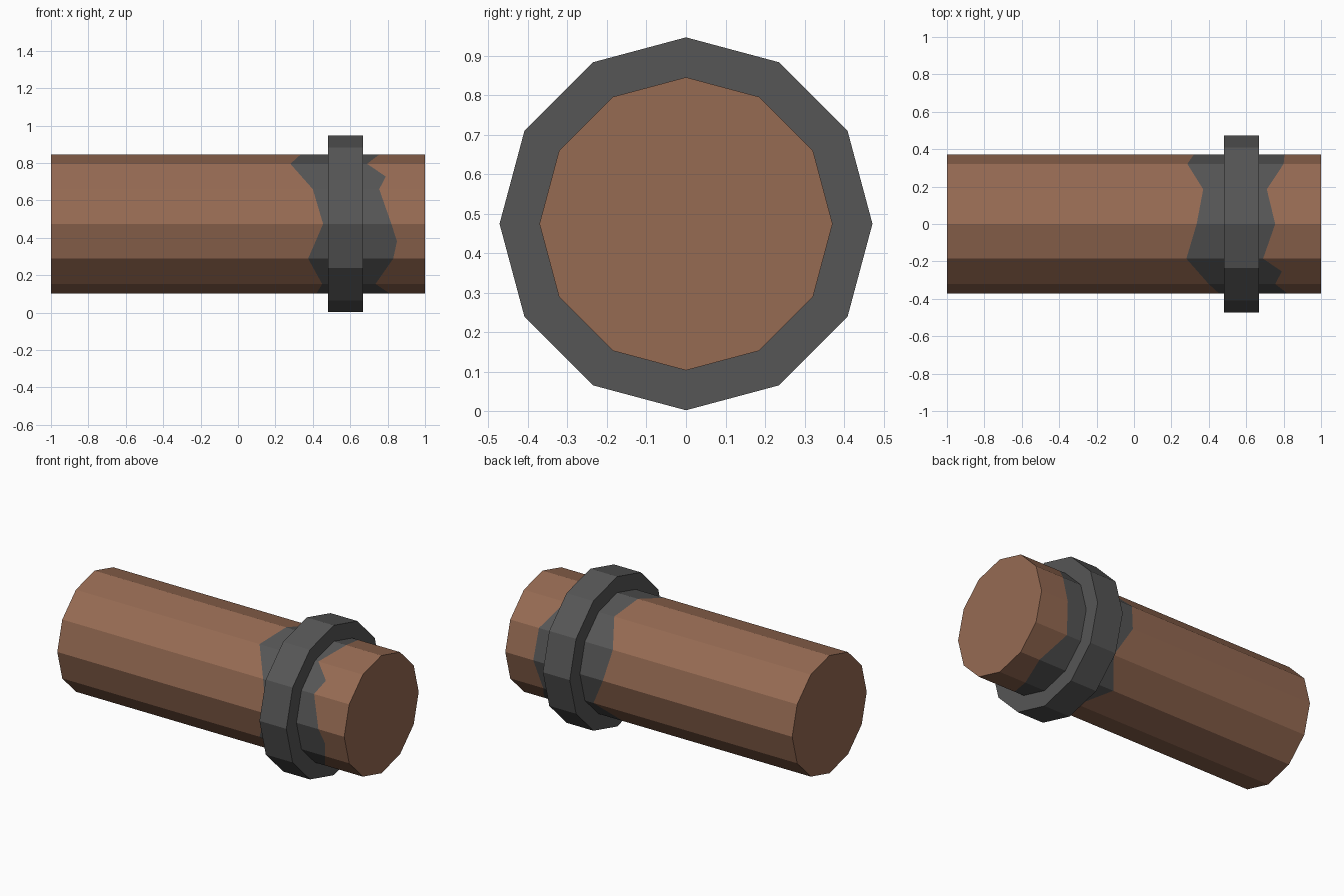
import bpy, bmesh, math

if "Cube" in bpy.data.objects:
    bpy.data.objects.remove(bpy.data.objects["Cube"])

SIDES = 12
CENTRE_Z = 0.474


def material(name, rgb):
    m = bpy.data.materials.new(name)
    m.diffuse_color = (*rgb, 1)
    m.use_nodes = True
    m.node_tree.nodes["Principled BSDF"].inputs["Base Color"].default_value = m.diffuse_color
    return m


brown = material("brown wood", (0.305, 0.145, 0.086))
dark = material("dark grey", (0.093, 0.093, 0.093))


def section(radius):
    """Twelve corners plus side midpoints, from the top towards +y, as (y, z)."""
    corners = [(radius * math.sin(math.tau * i / SIDES),
                CENTRE_Z + radius * math.cos(math.tau * i / SIDES)) for i in range(SIDES)]
    return with_midpoints(corners, lambda a, b: ((a[0] + b[0]) / 2, (a[1] + b[1]) / 2))


def with_midpoints(items, mid):
    out = []
    for i, a in enumerate(items):
        out += [a, mid(a, items[(i + 1) % len(items)])]
    return out


def loft(name, radius, stations, mats, band_index):
    """Skin a prism along x; each station lists one x per section point."""
    bm = bmesh.new()
    pts = section(radius)
    rings = [[bm.verts.new((x, y, z)) for x, (y, z) in zip(xs, pts)] for xs in stations]
    n = len(pts)
    for k in range(len(rings) - 1):
        a, b = rings[k], rings[k + 1]
        for i in range(n):
            j = (i + 1) % n
            f = bm.faces.new((a[i], a[j], b[j], b[i]))
            f.material_index = band_index[k]
    bm.faces.new(rings[0])
    bm.faces.new(rings[-1])
    bmesh.ops.recalc_face_normals(bm, faces=bm.faces)
    mesh = bpy.data.meshes.new(name)
    bm.to_mesh(mesh)
    bm.free()
    for m in mats:
        mesh.materials.append(m)
    ob = bpy.data.objects.new(name, mesh)
    bpy.context.collection.objects.link(ob)
    return ob


# Ragged edges of the dark patch around the log, one x per corner
average = lambda a, b: (a + b) / 2
left = with_midpoints([0.335, 0.37, 0.285, 0.32, 0.42, 0.31,
                       0.42, 0.45, 0.375, 0.455, 0.40, 0.28], average)
right = with_midpoints([0.755, 0.71, 0.80, 0.805, 0.77, 0.86,
                        0.81, 0.735, 0.83, 0.82, 0.755, 0.69], average)
right[17] = 0.85
right[21] = 0.79

# Log with the dark patch as its middle band
n = 2 * SIDES
loft("log", 0.371, [[-1.0] * n, left, right, [1.0] * n], [brown, dark], [0, 1, 0])

# Raised collar
loft("collar", 0.472, [[0.48] * n, [0.667] * n], [dark], [0])
